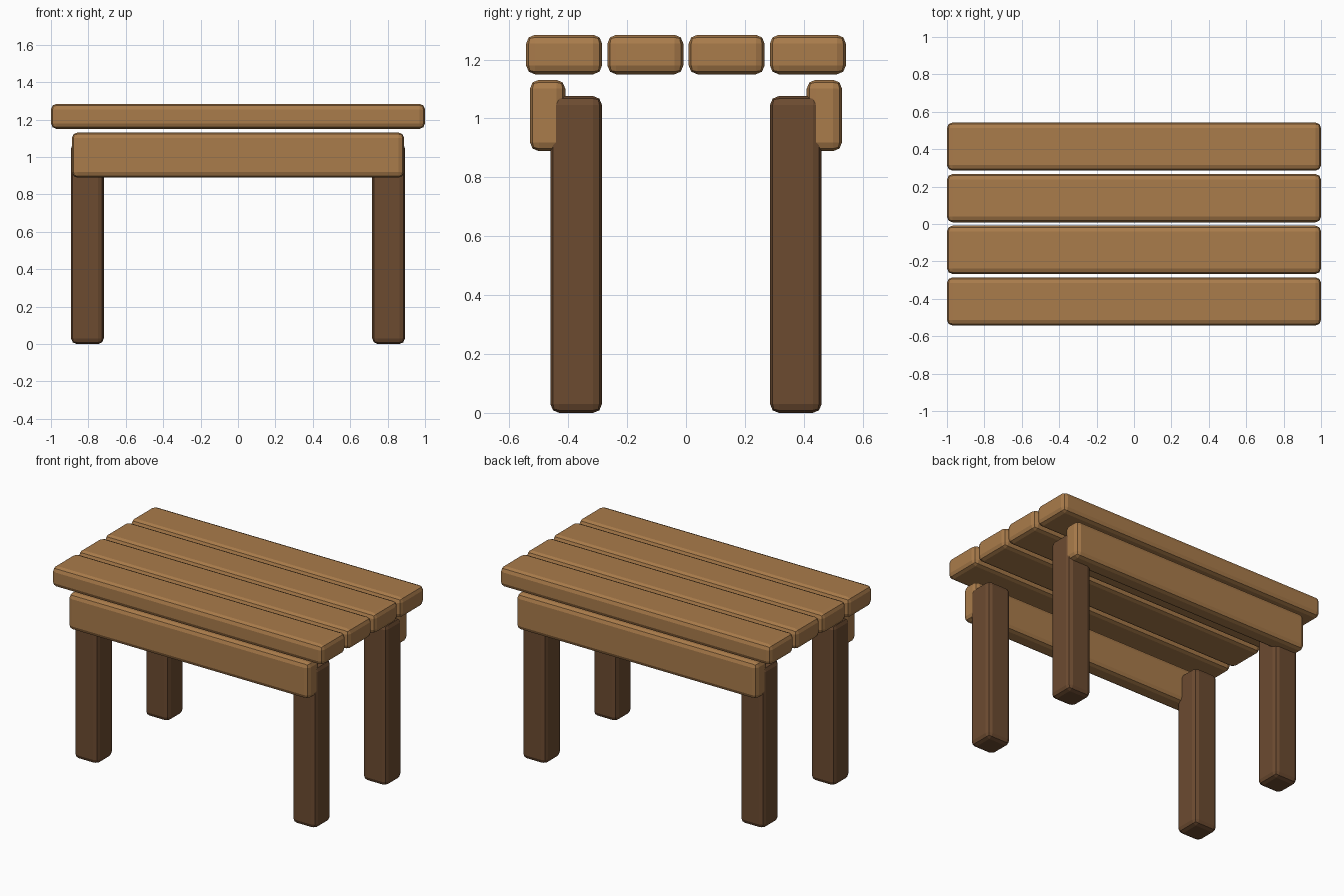
import bpy

if "Cube" in bpy.data.objects:
    bpy.data.objects.remove(bpy.data.objects["Cube"])


def material(name, color):
    m = bpy.data.materials.new(name)
    m.diffuse_color = (*color, 1.0)
    m.use_nodes = True
    m.node_tree.nodes["Principled BSDF"].inputs["Base Color"].default_value = m.diffuse_color
    return m


light_wood = material("light wood", (0.40, 0.20, 0.07))
dark_wood = material("dark wood", (0.15, 0.07, 0.03))


def beam(name, center, size, mat, bevel=0.03):
    """Box with softened edges."""
    bpy.ops.mesh.primitive_cube_add(size=1, location=center)
    ob = bpy.context.object
    ob.name = name
    ob.scale = size
    bpy.ops.object.transform_apply(location=False, rotation=False, scale=True)
    mod = ob.modifiers.new("soft edges", 'BEVEL')
    mod.width = bevel
    mod.segments = 2
    ob.data.materials.append(mat)
    return ob


# Four table top planks
for i in range(4):
    beam(f"top_plank_{i + 1}", (0, (i - 1.5) * 0.276, 1.217),
         (2.0, 0.258, 0.134), light_wood)

for sy, side in ((-1, "front"), (1, "back")):
    # Long rail under the top
    beam(f"{side}_rail", (0, sy * 0.47, 1.01), (1.776, 0.12, 0.242), light_wood)
    # Legs tucked partly into the rail
    for sx, end in ((-1, "left"), (1, "right")):
        beam(f"{side}_{end}_leg", (sx * 0.805, sy * 0.373, 0.538),
             (0.175, 0.175, 1.076), dark_wood)
